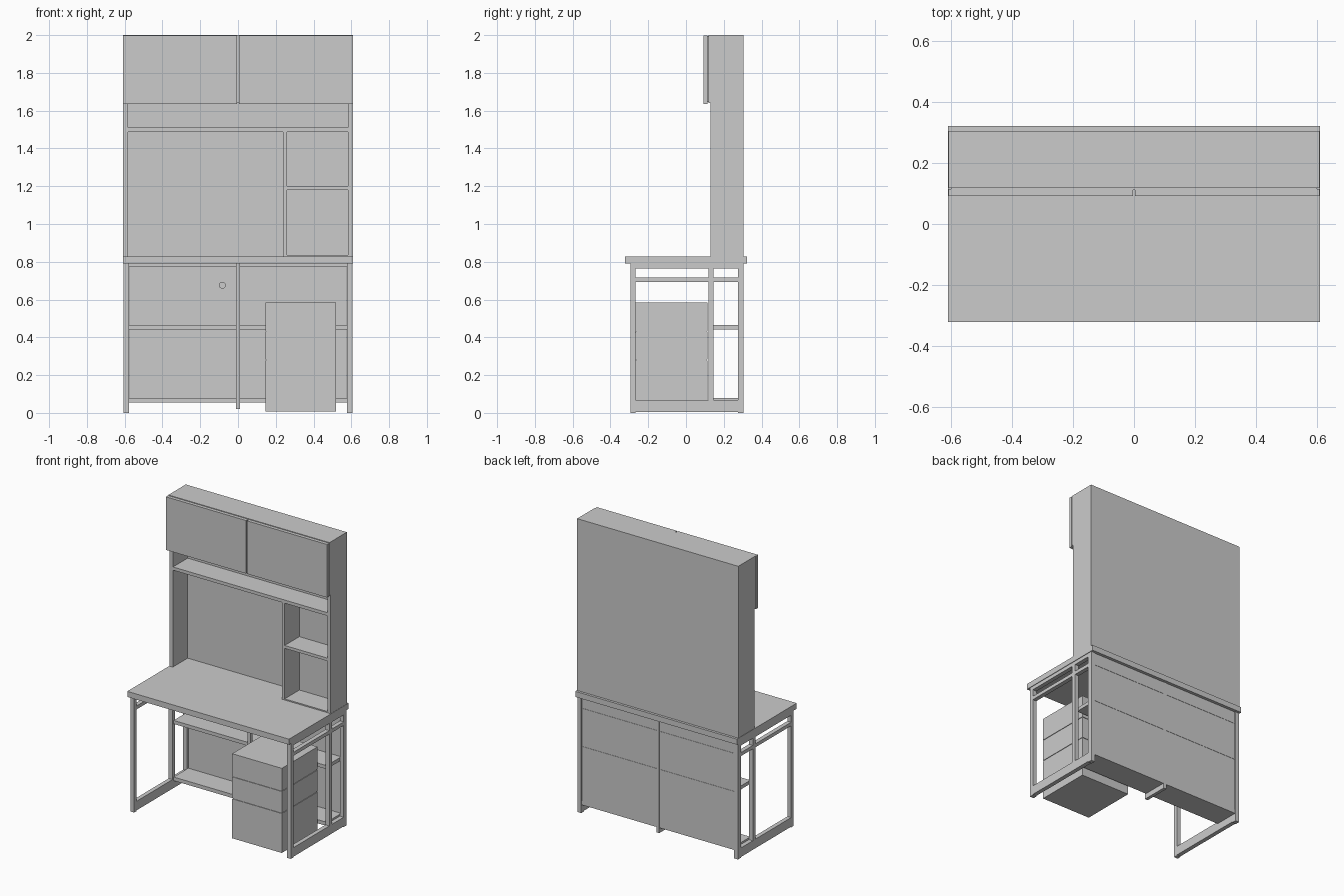
import bpy, bmesh, math

grey = bpy.data.materials.new("plain grey")
grey.diffuse_color = (0.6, 0.6, 0.6, 1)


def box(name, x, y, z):
    """Box from (min, max) ranges on each axis."""
    bm = bmesh.new()
    bmesh.ops.create_cube(bm, size=1)
    for v in bm.verts:
        v.co = [r[0] + (c + 0.5) * (r[1] - r[0]) for c, r in zip(v.co, (x, y, z))]
    me = bpy.data.meshes.new(name)
    bm.to_mesh(me)
    bm.free()
    me.materials.append(grey)
    ob = bpy.data.objects.new(name, me)
    bpy.context.collection.objects.link(ob)
    return ob


def pair(name, x, y, z):
    """Same box on the right and mirrored to the left."""
    box("right_" + name, x, y, z)
    box("left_" + name, (-x[1], -x[0]), y, z)


# Desk top
box("desk_top", (-0.61, 0.61), (-0.322, 0.322), (0.79, 0.828))

# Side frames
LEG = (0.577, 0.606)
pair("front_leg", LEG, (-0.295, -0.268), (0, 0.79))
pair("middle_post", LEG, (0.118, 0.146), (0.065, 0.79))
pair("rear_leg", LEG, (0.274, 0.305), (0, 0.79))
pair("bottom_rail", LEG, (-0.268, 0.274), (0.005, 0.067))
for n, z in (("side_rail", (0.693, 0.717)), ("top_rail", (0.765, 0.79))):
    pair("front_" + n, LEG, (-0.268, 0.118), z)
    pair("rear_" + n, LEG, (0.146, 0.274), z)

# Rear shelving below the desk
box("lower_back_panel", (-0.574, 0.574), (0.288, 0.301), (0.06, 0.79))
box("bottom_shelf", (-0.577, 0.577), (0.13, 0.301), (0.055, 0.08))
box("middle_shelf", (-0.577, 0.577), (0.13, 0.288), (0.442, 0.466))
box("rear_top_rail", (-0.577, 0.577), (0.27, 0.288), (0.772, 0.79))
box("centre_front_post", (-0.011, 0.011), (0.12, 0.143), (0.02, 0.79))
box("centre_rear_post", (-0.011, 0.011), (0.28, 0.304), (0.02, 0.79))
box("centre_foot_bar", (-0.011, 0.011), (0.143, 0.28), (0.02, 0.055))
for i, z in enumerate((0.45, 0.71)):
    box(f"back_seam_strip_{i}", (-0.574, 0.574), (0.3, 0.303), (z - 0.005, z + 0.005))

# Cable cover on the lower back panel
bpy.ops.mesh.primitive_cylinder_add(vertices=24, radius=0.018, depth=0.012,
                                    location=(-0.083, 0.284, 0.676),
                                    rotation=(math.pi / 2, 0, 0))
cover = bpy.context.object
cover.name = "cable_cover"
cover.data.materials.append(grey)
bpy.ops.object.shade_smooth_by_angle()

# Hutch carcass
pair("hutch_side", (0.583, 0.608), (0.13, 0.305), (0.828, 1.64))
box("hutch_back", (-0.583, 0.583), (0.29, 0.305), (0.828, 1.64))
box("hutch_long_shelf", (-0.583, 0.583), (0.132, 0.29), (1.488, 1.51))
box("hutch_divider", (0.238, 0.26), (0.132, 0.29), (0.828, 1.488))
box("hutch_small_shelf", (0.26, 0.583), (0.132, 0.29), (1.18, 1.2))
box("hutch_base", (0.26, 0.583), (0.132, 0.29), (0.828, 0.836))

# Top cupboard with two doors
box("cupboard_body", (-0.608, 0.608), (0.118, 0.305), (1.64, 2.0))
pair("cupboard_door", (0.004, 0.608), (0.092, 0.115), (1.635, 1.997))
box("door_gap_backing", (-0.6, 0.6), (0.112, 0.12), (1.645, 1.995))

# Drawer pedestal: three blocks with fine gaps
box("pedestal_core", (0.149, 0.516), (-0.266, 0.111), (0.012, 0.58))
for i, (a, b) in enumerate(((0.008, 0.277), (0.283, 0.427), (0.432, 0.585))):
    box(f"pedestal_drawer_{i}", (0.145, 0.52), (-0.27, 0.115), (a, b))
